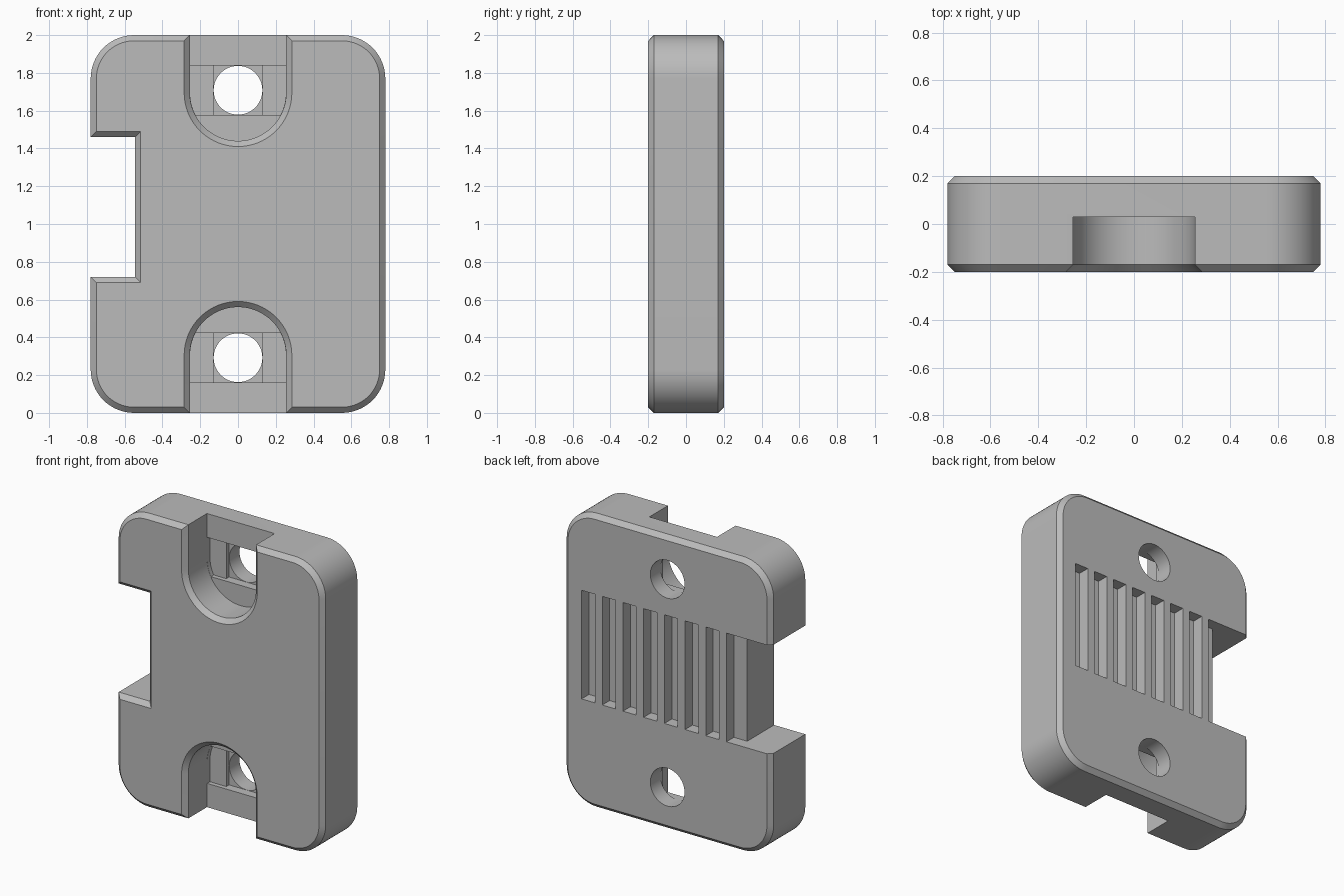
import bpy
import bmesh
from math import sin, cos, pi, radians, sqrt, asin

default = bpy.data.objects.get("Cube")
if default:
    bpy.data.objects.remove(default, do_unlink=True)

grey = bpy.data.materials.new("plain grey")
grey.use_nodes = True
colour = (0.5, 0.5, 0.5, 1)
grey.diffuse_color = colour
grey.node_tree.nodes["Principled BSDF"].inputs["Base Color"].default_value = colour

W, H, D = 0.78, 2.0, 0.2          # half width, height, half depth
CHAMFER, CORNER = 0.03, 0.23
POCKET_R, POCKET_Z, POCKET_FLOOR = 0.255, 1.695, 0.03
HOLE_R, HOLE_Z = 0.13, 1.708
NOTCH_X, NOTCH_LOW, NOTCH_HIGH = -0.545, 0.72, 1.46


def arc(cx, cz, r, start, end, steps):
    angles = [radians(start + (end - start) * i / steps) for i in range(steps + 1)]
    return [(cx + r * cos(a), cz + r * sin(a)) for a in angles]


def box(x0, x1, z0, z1):
    return [(x0, z0), (x1, z0), (x1, z1), (x0, z1)]


def loft(name, stages):
    """Solid through equal-length xz outlines, each given with its y."""
    bm = bmesh.new()
    rings = [[bm.verts.new((x, y, z)) for x, z in outline] for y, outline in stages]
    n = len(rings[0])
    for a, b in zip(rings, rings[1:]):
        for i in range(n):
            j = (i + 1) % n
            bm.faces.new((a[i], a[j], b[j], b[i]))
    bm.faces.new(rings[0])
    bm.faces.new(rings[-1])
    bmesh.ops.recalc_face_normals(bm, faces=bm.faces)
    mesh = bpy.data.meshes.new(name)
    bm.to_mesh(mesh)
    bm.free()
    mesh.materials.append(grey)
    obj = bpy.data.objects.new(name, mesh)
    bpy.context.collection.objects.link(obj)
    return obj


def cut(target, cutter):
    mod = target.modifiers.new("cut", "BOOLEAN")
    mod.operation, mod.solver, mod.object = "DIFFERENCE", "EXACT", cutter
    bpy.context.view_layer.objects.active = target
    bpy.ops.object.modifier_apply(modifier=mod.name)
    bpy.data.objects.remove(cutter, do_unlink=True)


# Rounded plate with chamfered front and back rims
def plate_outline(inset):
    r, x, z = CORNER - inset, W - CORNER, H - CORNER
    return (arc(x, z, r, 0, 90, 16) + arc(-x, z, r, 90, 180, 16)
            + arc(-x, CORNER, r, 180, 270, 16) + arc(x, CORNER, r, 270, 360, 16))


plate = loft("mounting_plate", [
    (-D, plate_outline(CHAMFER)), (-D + CHAMFER, plate_outline(0)),
    (D - CHAMFER, plate_outline(0)), (D, plate_outline(CHAMFER))])


def flare(outline, floor):
    """Stages of a cut that widens by a chamfer at the front face."""
    return [(-D - 0.05, outline(CHAMFER + 0.05)), (-D + CHAMFER, outline(0)),
            (floor, outline(0))]


# Side notch through the whole thickness
cut(plate, loft("notch_cutter", flare(
    lambda g: box(-1, NOTCH_X + g, NOTCH_LOW - g, NOTCH_HIGH + g), D + 0.1)))


# Screw pockets, stepped seats and holes at both ends
def pocket_outline(g):
    r = POCKET_R + g
    return [(r, H + 0.2), (-r, H + 0.2)] + arc(0, POCKET_Z, r, 180, 360, 40)


def seat_outline():
    low, high, r = HOLE_Z - HOLE_R, HOLE_Z + HOLE_R, POCKET_R - 0.001
    turn = asin((POCKET_Z - low) / r) * 180 / pi
    return (arc(0, POCKET_Z, r, 360 - turn, 360, 6) + [(r, high), (-r, high)]
            + arc(0, POCKET_Z, r, 180, 180 + turn, 6))


def placed(outline, flip):
    return [(x, H - z) if flip else (x, z) for x, z in outline]


for flip in (False, True):
    cut(plate, loft("pocket_cutter", flare(
        lambda g: placed(pocket_outline(g), flip), POCKET_FLOOR)))
    square = box(-HOLE_R, HOLE_R, HOLE_Z - HOLE_R, HOLE_Z + HOLE_R)
    bore = arc(0, HOLE_Z, HOLE_R - 0.001, 0, 360, 48)[:-1]
    for name, shape, depth in (("seat_cutter", seat_outline(), POCKET_FLOOR + 0.03),
                               ("square_cutter", square, POCKET_FLOOR + 0.06),
                               ("hole_cutter", bore, D + 0.1)):
        shape = placed(shape, flip)
        cut(plate, loft(name, [(POCKET_FLOOR - 0.05, shape), (depth, shape)]))

# Row of grip slots on the back; the first opens into the notch
for k in range(8):
    x = NOTCH_X + 0.156 * k
    slot = box(x - (0.02 if k == 0 else 0), x + 0.1, NOTCH_LOW, NOTCH_HIGH)
    cut(plate, loft("slot_cutter", [(D - 0.08, slot), (D + 0.1, slot)]))

# Smooth round walls, sharp edges kept
bpy.ops.object.select_all(action="DESELECT")
plate.select_set(True)
bpy.context.view_layer.objects.active = plate
bpy.ops.object.shade_smooth_by_angle(angle=radians(25))
